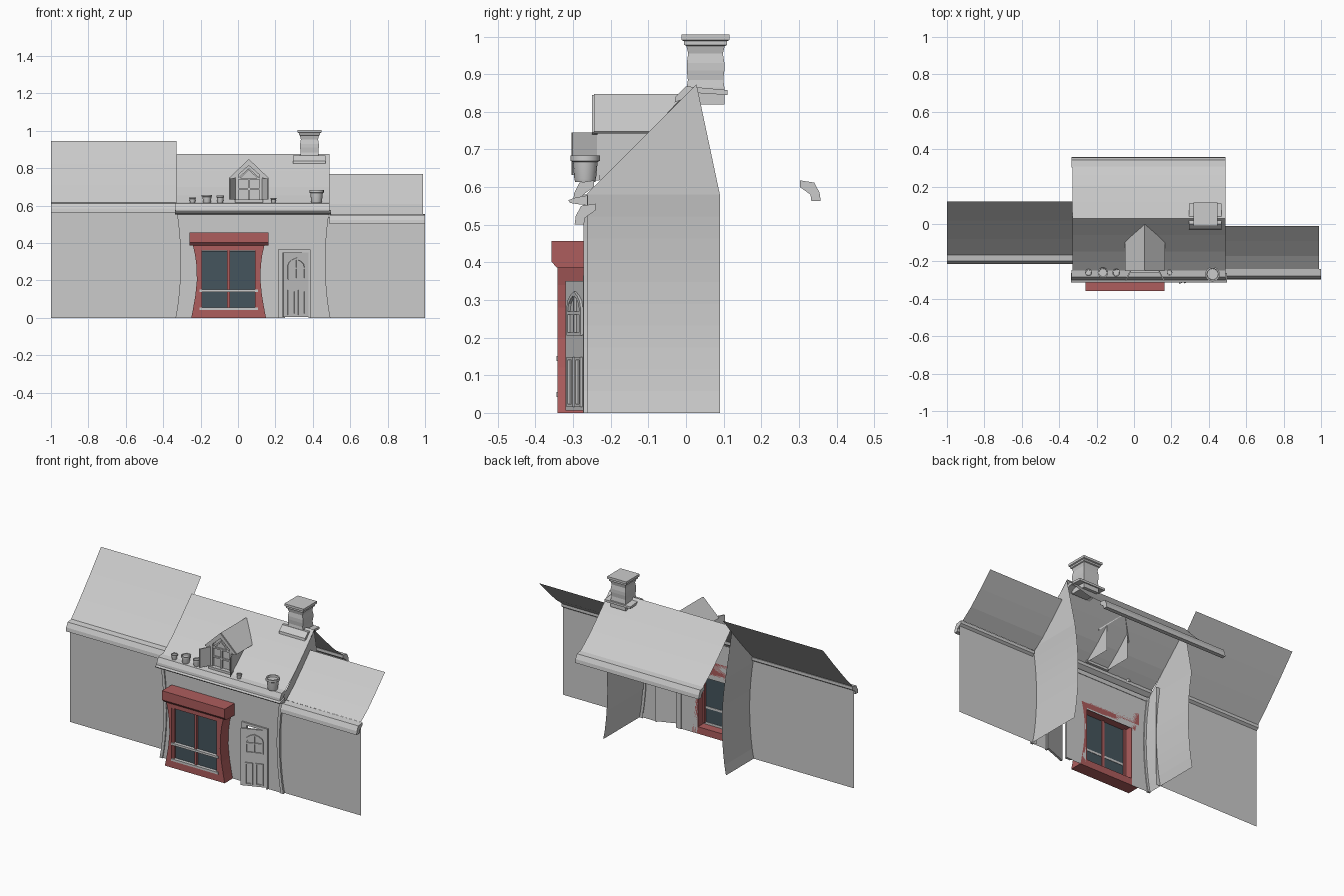
import bpy, bmesh, math
from mathutils import Matrix

if "Cube" in bpy.data.objects:
    bpy.data.objects.remove(bpy.data.objects["Cube"])

def material(name, col):
    m = bpy.data.materials.new(name)
    m.diffuse_color = (*col, 1)
    m.use_nodes = True
    m.node_tree.nodes["Principled BSDF"].inputs["Base Color"].default_value = m.diffuse_color
    return m

RED = material("red_paint", (0.42, 0.11, 0.11))
GLASS = material("dark_glass", (0.06, 0.09, 0.11))

def mesh(name, verts, faces, mat=None):
    me = bpy.data.meshes.new(name)
    me.from_pydata(verts, [], faces)
    ob = bpy.data.objects.new(name, me)
    bpy.context.collection.objects.link(ob)
    if mat:
        me.materials.append(mat)
    return ob

def solid(ob):
    bm = bmesh.new()
    bm.from_mesh(ob.data)
    bmesh.ops.recalc_face_normals(bm, faces=bm.faces)
    bm.to_mesh(ob.data)
    bm.free()
    return ob

def place(axis, p, q):
    return {'x': (q, p[0], p[1]), 'y': (p[0], q, p[1]), 'z': (p[0], p[1], q)}[axis]

def prism(name, pts, axis, a, b, mat=None):
    n = len(pts)
    v = [place(axis, p, q) for q in (a, b) for p in pts]
    f = [(i, (i + 1) % n, n + (i + 1) % n, n + i) for i in range(n)]
    return solid(mesh(name, v, f + [tuple(range(n)), tuple(range(n, 2 * n))], mat))

def sheet(name, pts, axis, a, b):
    n = len(pts)
    v = [place(axis, p, q) for q in (a, b) for p in pts]
    return mesh(name, v, [(i, i + 1, n + i + 1, n + i) for i in range(n - 1)])

def box(name, x, y, z, mat=None):
    return prism(name, [(x[0], y[0]), (x[1], y[0]), (x[1], y[1]), (x[0], y[1])], 'z', *z, mat)

def lathe(name, prof, x, y, z, n=16, turn=0.0, sx=1, sy=1):
    v = [(x + sx * r * math.cos(turn + 2 * math.pi * i / n),
          y + sy * r * math.sin(turn + 2 * math.pi * i / n), z + h) for r, h in prof for i in range(n)]
    f = [(k * n + i, k * n + (i + 1) % n, (k + 1) * n + (i + 1) % n, (k + 1) * n + i)
         for k in range(len(prof) - 1) for i in range(n)]
    f += [tuple(range(n))[::-1], tuple(range((len(prof) - 1) * n, len(prof) * n))]
    return mesh(name, v, f)

# House walls, bowed inwards between floor and eaves
def waist(z):
    return 0.027 * math.sin(math.pi * min(1, z / 0.6)) ** 0.8 if z < 0.6 else 0

levels = [0.58 * i / 10 for i in range(11)]
def wall_x(side, z):
    return -0.33 + waist(z) if side < 0 else 0.49 - waist(z)

for side, nm in ((-1, "left"), (1, "right")):
    v = [(wall_x(side, z), y, z) for z in levels for y in (-0.265, 0.09)]
    f = [(2 * i, 2 * i + 1, 2 * i + 3, 2 * i + 2) for i in range(10)]
    v.append((wall_x(side, 1), 0.028, 0.873))
    mesh(nm + "_side_wall", v, f + [(20, 21, 22)])
    # narrow corner strip on the front
    t = [(wall_x(side, z) + k * side, z) for z in levels for k in (0.004,)]
    t += [(wall_x(side, z) - 0.014 * side, z) for z in reversed(levels)]
    prism(nm + "_corner_trim", t, 'y', -0.272, -0.26)

rows = [0, 0.06, 0.12, 0.18, 0.24, 0.3, 0.35, 0.4, 0.46, 0.52, 0.58]
v = [(x, -0.265, z) for z in rows
     for x in (wall_x(-1, z), -0.21, 0.11, 0.25, 0.38, wall_x(1, z))]
f = [(r * 6 + c, r * 6 + c + 1, r * 6 + c + 7, r * 6 + c + 6) for r in range(10) for c in range(5)
     if not (c in (1, 3) and r < 6)]
mesh("front_wall", v, f)

# Roofs with a slight sag, and moulded gutters
slope = [(0.029, 0.877), (-0.06, 0.785), (-0.147, 0.70), (-0.2, 0.655), (-0.25, 0.617)]
lip = [(-0.245, 0.618), (-0.283, 0.612), (-0.297, 0.585), (-0.3, 0.563), (-0.275, 0.563),
       (-0.273, 0.58), (-0.245, 0.6)]
def back(pts):
    return [(0.058 - y, z) for y, z in pts]
def shift(pts, dy, dz):
    return [(y + dy, z + dz) for y, z in pts]

sheet("main_roof_front", slope, 'x', -0.33, 0.49)
sheet("main_roof_back", back(slope), 'x', -0.33, 0.49)
prism("main_gutter_front", lip, 'x', -0.335, 0.49)
prism("main_gutter_back", back(lip), 'x', -0.335, 0.49)
prism("front_ledge", [(-0.262, 0.578), (-0.295, 0.572), (-0.313, 0.565), (-0.308, 0.558),
                      (-0.29, 0.555), (-0.262, 0.552)], 'x', -0.337, 0.497)

sheet("left_neighbour_wall", [(-0.175, 0), (-0.175, 0.6)], 'x', -1, -0.3)
sheet("left_neighbour_roof", [(0.12, 0.945), (0.02, 0.825), (-0.08, 0.71), (-0.165, 0.618)], 'x', -1, -0.33)
prism("left_neighbour_gutter", shift(lip, 0.085, 0), 'x', -1, -0.33)
sheet("right_neighbour_wall", [(-0.255, 0), (-0.255, 0.54)], 'x', 0.465, 1)
sheet("right_neighbour_roof", [(-0.01, 0.77), (-0.09, 0.688), (-0.17, 0.61), (-0.24, 0.556)], 'x', 0.49, 0.99)
prism("right_neighbour_gutter", shift(lip, 0.004, -0.062), 'x', 0.49, 1)

# Chimney: square lathe with collars and a saddle of flashing
s = math.sqrt(2)
lathe("chimney", [(0.05 * s, 0.82), (0.05 * s, 0.865), (0.047 * s, 0.885), (0.05 * s, 0.91), (0.05 * s, 0.93),
                  (0.046 * s, 0.955), (0.051 * s, 0.975), (0.057 * s, 0.978), (0.057 * s, 0.988),
                  (0.064 * s, 0.991), (0.064 * s, 1.005)], 0.382, 0.052, 0, 4, math.pi / 4)
prism("chimney_flashing", [(-0.03, 0.825), (-0.028, 0.84), (0.0, 0.868), (0.11, 0.858), (0.11, 0.845),
                           (0.03, 0.85)], 'x', 0.295, 0.468)

# Dormer: gable roof, cheeks, front window and open shutters
cx = 0.058
for sx, nm in ((-1, "left"), (1, "right")):
    def X(d):
        return cx + sx * d
    ob = mesh("dormer_roof_" + nm, [(cx, -0.245, 0.845), (cx, -0.003, 0.845), (X(0.105), -0.095, 0.745),
                                    (X(0.105), -0.245, 0.745)], [(0, 1, 2, 3)])
    so = ob.modifiers.new("thickness", 'SOLIDIFY')
    so.thickness, so.offset = 0.006, 0
    mesh("dormer_cheek_" + nm, [(X(0.07), -0.238, 0.62), (X(0.07), -0.07, 0.62), (X(0.07), -0.07, 0.775),
                                (X(0.07), -0.238, 0.775)], [(0, 1, 2, 3)])
    prism("dormer_gable_trim_" + nm, [(cx, 0.845), (cx, 0.815), (X(0.085), 0.74), (X(0.105), 0.745)],
          'y', -0.25, -0.235)
    box("dormer_jamb_" + nm, sorted((X(0.056), X(0.072))), (-0.246, -0.23), (0.625, 0.765))
    prism("shutter_" + nm, [(X(0.066), -0.238), (X(0.072), -0.236), (X(0.106), -0.302), (X(0.1), -0.304)],
          'z', 0.632, 0.745)
    prism("dormer_glazing_arch_" + nm, [(cx, 0.8), (cx, 0.79), (X(0.05), 0.743), (X(0.056), 0.75)],
          'y', -0.246, -0.236)
prism("dormer_panel", [(cx - 0.068, 0.62), (cx + 0.068, 0.62), (cx + 0.068, 0.775), (cx, 0.835),
                       (cx - 0.068, 0.775)], 'y', -0.234, -0.23)
box("dormer_sill", (cx - 0.075, cx + 0.075), (-0.258, -0.23), (0.618, 0.632))
box("dormer_mullion", (cx - 0.005, cx + 0.005), (-0.243, -0.233), (0.63, 0.745))
for z in (0.685, 0.74):
    box("dormer_bar", (cx - 0.06, cx + 0.06), (-0.243, -0.233), (z, z + 0.009))

# Plant pots along the gutter
for x, y, r, h in ((-0.243, -0.26, 0.019, 0.03), (-0.166, -0.26, 0.028, 0.044), (-0.095, -0.26, 0.021, 0.04),
                   (0.19, -0.26, 0.015, 0.026), (0.42, -0.268, 0.039, 0.07)):
    ob = lathe("plant_pot", [(0.68 * r, 0), (0.74 * r, 0.12 * h), (0.85 * r, 0.75 * h), (r, 0.8 * h), (r, h),
                             (0.8 * r, h), (0.75 * r, 0.85 * h)], x, y, 0.614)
    bpy.context.view_layer.objects.active = ob
    bpy.ops.object.select_all(action='DESELECT')
    ob.select_set(True)
    bpy.ops.object.shade_smooth_by_angle()

# Shop window bay
mx = -0.05
edge = [(0.2, 0), (0.192, 0.04), (0.178, 0.12), (0.17, 0.2), (0.172, 0.28), (0.18, 0.34), (0.192, 0.39)]
for sx, nm in ((-1, "left"), (1, "right")):
    prism("bay_pillar_" + nm, [(mx + sx * d, z) for d, z in edge] + [(mx + sx * 0.155, 0.39), (mx + sx * 0.155, 0)],
          'y', -0.341, -0.265, RED)
    box("bay_frame_side_" + nm, sorted((mx + sx * 0.142, mx + sx * 0.156)), (-0.336, -0.31), (0.05, 0.362), RED)
    xs = sorted((mx + sx * 0.006, mx + sx * 0.145))
    box("upper_glass_" + nm, xs, (-0.324, -0.32), (0.148, 0.358), GLASS)
    box("lower_glass_" + nm, xs, (-0.324, -0.32), (0.05, 0.14), GLASS)
box("bay_base", (mx - 0.155, mx + 0.155), (-0.341, -0.265), (0, 0.042), RED)
box("bay_head", (mx - 0.155, mx + 0.155), (-0.341, -0.265), (0.36, 0.39), RED)
box("bay_mullion", (mx - 0.008, mx + 0.008), (-0.334, -0.315), (0.05, 0.362), RED)
for z in (0.042, 0.138):
    box("bay_rail", (mx - 0.157, mx + 0.157), (-0.344, -0.318), (z, z + 0.013))
prism("bay_cornice", [(-0.265, 0.386), (-0.343, 0.386), (-0.358, 0.402), (-0.358, 0.457), (-0.265, 0.457)],
      'x', -0.258, 0.162, RED)

# Door standing ajar, with panels and a pointed window
turn = Matrix.Translation((0.242, -0.32, 0)) @ Matrix.Rotation(math.radians(20.8), 4, 'Z')
parts = [box("door", (0, 0.153), (0, 0.012), (0.006, 0.35))]
for u in (0.025, 0.084):
    for a, b in ((0, 0.008), (0.036, 0.044)):
        parts.append(box("door_panel_stile", (u + a, u + b), (-0.007, 0), (0.015, 0.148)))
    for z in (0.015, 0.14):
        parts.append(box("door_panel_rail", (u, u + 0.044), (-0.007, 0), (z, z + 0.008)))
arch = [(0.052, 0.208), (0.052, 0.28), (0.045, 0.298), (0.026, 0.312), (0, 0.322)]
for sx in (-1, 1):
    parts.append(prism("door_window_arch", [(0.077 + sx * d, z) for d, z in arch] +
                       [(0.077 + sx * d * 0.82, z - 0.009 * (z > 0.25)) for d, z in reversed(arch)], 'y', -0.007, 0))
parts.append(box("door_window_mullion", (0.073, 0.081), (-0.007, 0), (0.208, 0.318)))
for z in (0.206, 0.262):
    parts.append(box("door_window_bar", (0.027, 0.127), (-0.007, 0), (z, z + 0.008)))
for p in parts:
    p.data.transform(turn)
box("door_jamb_left", (0.215, 0.25), (-0.274, -0.26), (0, 0.365))
box("door_jamb_right", (0.378, 0.388), (-0.274, -0.26), (0, 0.365))
box("door_lintel", (0.215, 0.388), (-0.274, -0.26), (0.35, 0.365))
